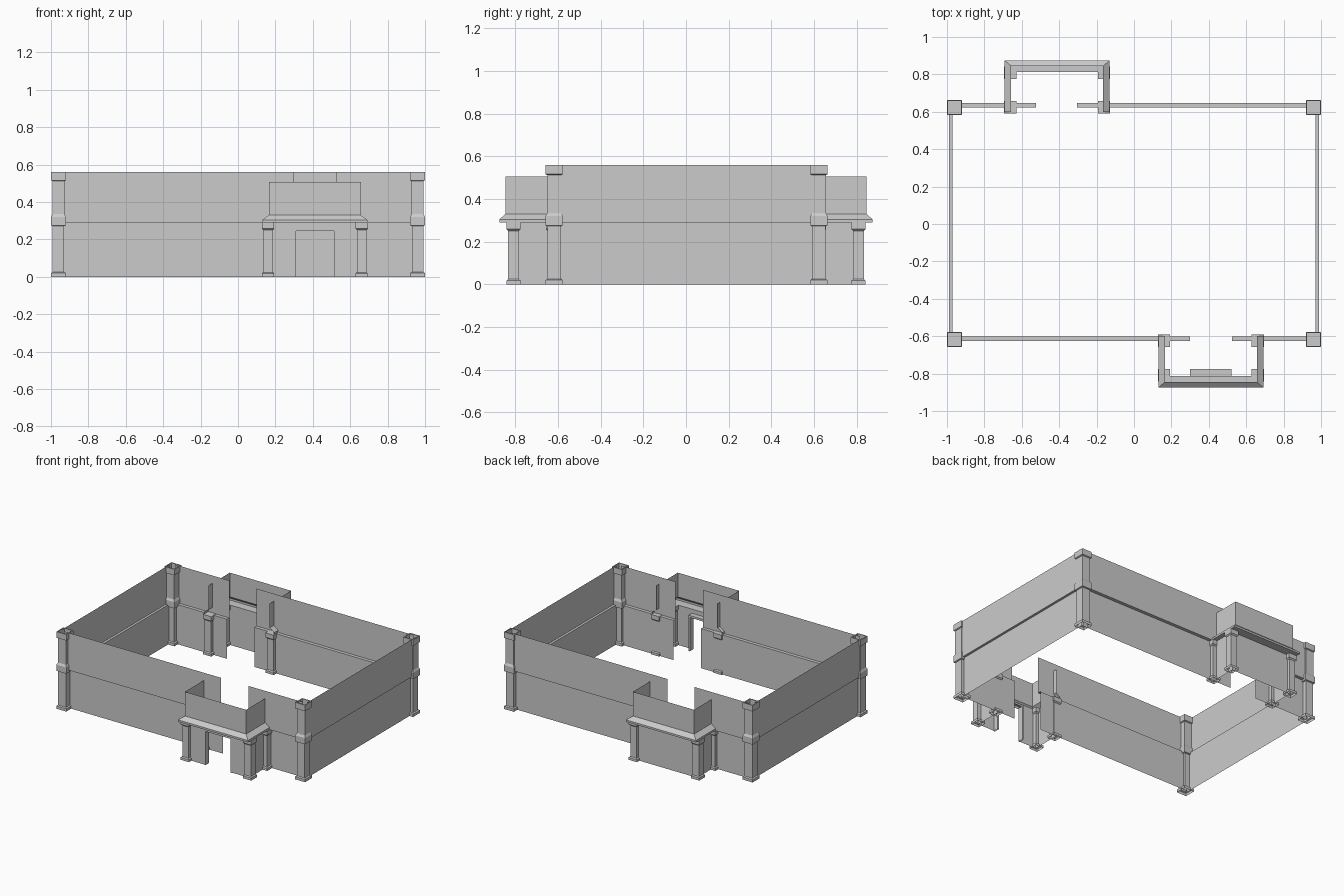
import bpy

if "Cube" in bpy.data.objects:
    bpy.data.objects.remove(bpy.data.objects["Cube"])

stone = bpy.data.materials.new("grey_stone")
stone.diffuse_color = (0.6, 0.6, 0.6, 1)
stone.use_nodes = True
stone.node_tree.nodes["Principled BSDF"].inputs["Base Color"].default_value = stone.diffuse_color


def make(name, verts, faces):
    me = bpy.data.meshes.new(name)
    me.from_pydata(verts, [], faces)
    me.materials.append(stone)
    ob = bpy.data.objects.new(name, me)
    bpy.context.collection.objects.link(ob)
    return ob


def loft(name, rows, skip=(), closed=False, cap=None):
    """Skin a stack of point rows; skip leaves (row, column) holes."""
    n = len(rows[0])
    verts = [p for r in rows for p in r]
    faces = []
    for i in range(len(rows) - 1):
        for j in range(n if closed else n - 1):
            if (i, j) not in skip:
                k = (j + 1) % n
                faces.append((i * n + j, i * n + k, (i + 1) * n + k, (i + 1) * n + j))
    if cap is not None:
        faces.append(tuple(range(cap * n, cap * n + n)))
    return make(name, verts, faces)


def pillar(name, x, y, profile):
    rows = [[(x + sx * h, y + sy * h, z) for sx, sy in
             ((-1, -1), (1, -1), (1, 1), (-1, 1))] for z, h in profile]
    return loft(name, rows, closed=True, cap=len(rows) - 1)


def box(name, x0, x1, y0, y1, z0, z1):
    rows = [[(x0, y0, z), (x1, y0, z), (x1, y1, z), (x0, y1, z)] for z in (z0, z1)]
    ob = loft(name, rows, closed=True, cap=1)
    return ob


TOP, MID = 0.56, 0.288

# Long walls: the upper sheet stands out past the lower one
for name, lo, hi, x0, x1 in (
        ("front_wall_long", -0.602, -0.626, -0.96, 0.30),
        ("front_wall_short", -0.602, -0.626, 0.523, 0.96),
        ("back_wall_short", 0.623, 0.647, -0.96, -0.523),
        ("back_wall_long", 0.623, 0.647, -0.305, 0.96)):
    loft(name, [[(x0, y, z), (x1, y, z)] for y, z in
                ((lo, 0), (lo, MID), (hi, MID), (hi, TOP))])

# Side walls
for name, s in (("left_wall", -1), ("right_wall", 1)):
    loft(name, [[(s * x, -0.615, z), (s * x, 0.625, z)] for x, z in
                ((0.971, 0), (0.971, MID), (0.988, MID), (0.988, TOP))])

# Corner pillars: base, shaft, collar, shaft, hollow cap
corner = [(0, 0.04), (0.02, 0.04), (0.025, 0.031), (0.272, 0.031), (0.275, 0.04),
          (0.32, 0.04), (0.335, 0.032), (0.512, 0.032), (0.516, 0.04),
          (TOP, 0.04), (TOP, 0.034), (0.515, 0.034)]
for sx in (-1, 1):
    for y in (-0.618, 0.623):
        pillar("corner_pillar", sx * 0.96, y, corner)

# Porches: front one, and the same turned half round at the back
small = [(0, 0.033), (0.018, 0.033), (0.024, 0.025), (0.25, 0.025),
         (0.258, 0.033), (0.29, 0.033)]
for side, s in (("front", 1), ("back", -1)):
    cx = 0.411

    def u_row(half, yf, z, door=0.106):
        pts = ((-half, -0.6), (-half, yf), (-door, yf), (door, yf),
               (half, yf), (half, -0.6))
        return [(s * (cx + x), s * y, z) for x, y in pts]

    # Lower walls, sloped ledge and upper walls
    rows = [u_row(*r) for r in (
        (0.247, -0.812, 0), (0.247, -0.812, 0.25), (0.247, -0.812, 0.29),
        (0.281, -0.875, 0.29), (0.281, -0.875, 0.304),
        (0.246, -0.845, 0.33), (0.246, -0.845, 0.506))]
    loft(side + "_porch", rows, skip={(0, 2)} if s == 1 else ())

    # Porch pillars and wall pilasters
    for d in (-0.251, 0.251):
        for part, y in (("pillar", -0.808), ("pilaster", -0.624)):
            pillar(side + "_porch_" + part, s * (cx + d), s * y, small)

# Door frame
for d in (-1, 1):
    xs = sorted((0.411 + d * 0.101, 0.411 + d * 0.111))
    box("door_jamb", xs[0], xs[1], -0.816, -0.775, 0, 0.25)
box("door_head", 0.30, 0.522, -0.816, -0.775, 0.245, 0.26)
